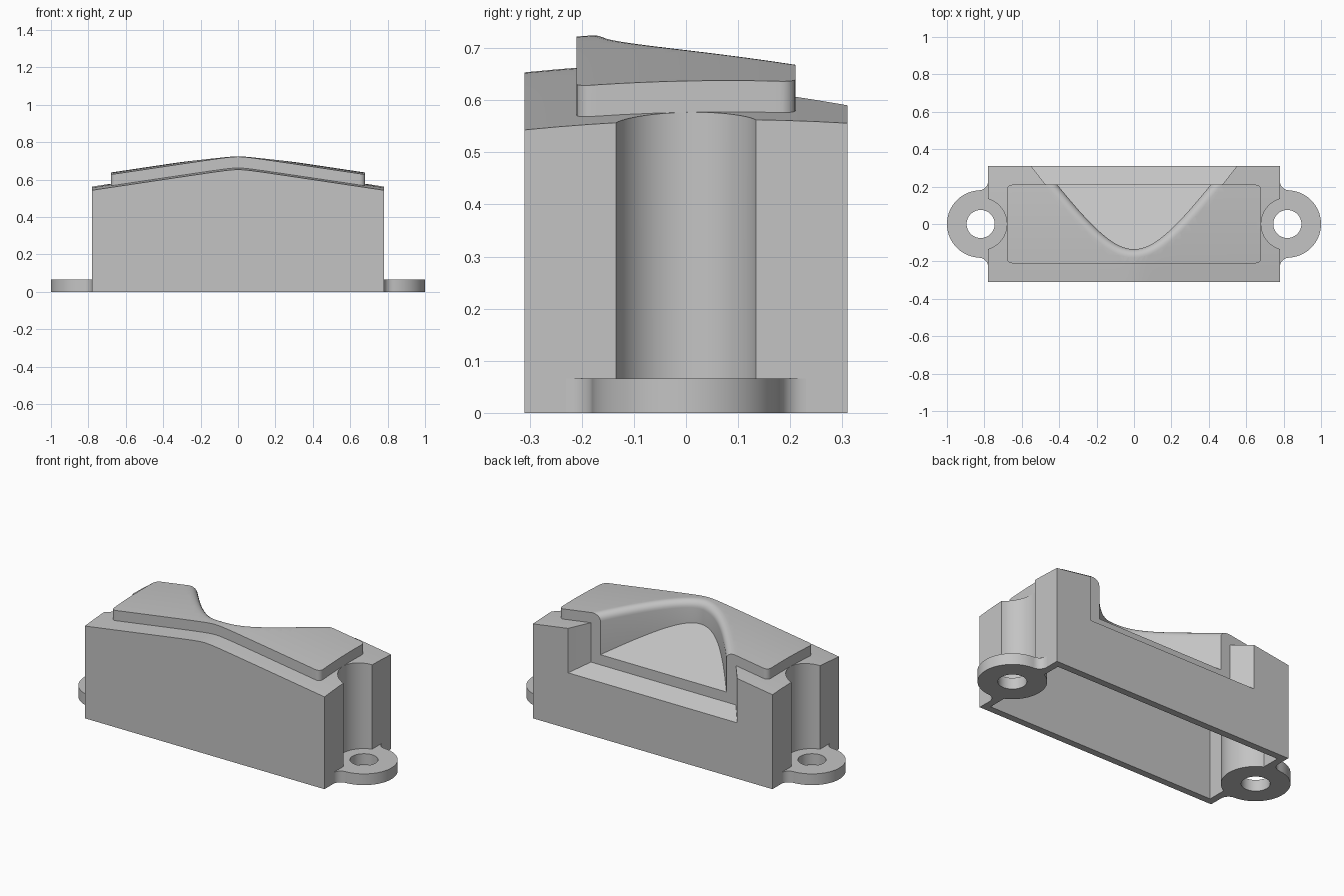
import bpy, bmesh, math

if "Cube" in bpy.data.objects:
    bpy.data.objects.remove(bpy.data.objects["Cube"], do_unlink=True)

grey = bpy.data.materials.new("plain grey")
grey.use_nodes = True
grey.diffuse_color = (0.55, 0.55, 0.55, 1)
grey.node_tree.nodes["Principled BSDF"].inputs["Base Color"].default_value = (0.55, 0.55, 0.55, 1)

PAD = 0.06          # height of the raised pad
EAR_X = 0.82        # centre of the mounting ears


def roof(x, y):
    """Gently arched gable with a soft ridge."""
    return 0.68 - 0.15 * math.hypot(x, 0.045) - 0.13 * (y - 0.08) ** 2


def finish(name, bm):
    bmesh.ops.recalc_face_normals(bm, faces=bm.faces)
    mesh = bpy.data.meshes.new(name)
    bm.to_mesh(mesh)
    bm.free()
    mesh.materials.append(grey)
    obj = bpy.data.objects.new(name, mesh)
    bpy.context.collection.objects.link(obj)
    return obj


def roofed_block(name, half_x, half_y, bottom, lift, corner=0):
    """Block whose top follows the roof."""
    bm = bmesh.new()
    bmesh.ops.create_grid(bm, x_segments=48, y_segments=10, size=1)
    for v in bm.verts:
        v.co = (v.co.x * half_x, v.co.y * half_y, bottom)
    base = bm.faces[:]
    top = bmesh.ops.extrude_face_region(bm, geom=base, use_keep_orig=True)["geom"]
    for v in (g for g in top if isinstance(g, bmesh.types.BMVert)):
        v.co.z = roof(v.co.x, v.co.y) + lift
    bmesh.ops.dissolve_faces(bm, faces=base)
    if corner:
        posts = [e for e in bm.edges
                 if all(abs(v.co.x) > half_x - 0.001 and abs(v.co.y) > half_y - 0.001 for v in e.verts)]
        bmesh.ops.bevel(bm, geom=posts, offset=corner, segments=6, profile=0.5, affect='EDGES')
    return finish(name, bm)


def loft(name, rings):
    """Closed solid through matching rings of points."""
    bm = bmesh.new()
    loops = [[bm.verts.new(p) for p in ring] for ring in rings]
    n = len(loops[0])
    for a, b in zip(loops, loops[1:]):
        for i in range(n):
            j = (i + 1) % n
            bm.faces.new((a[i], a[j], b[j], b[i]))
    bm.faces.new(loops[0])
    bm.faces.new(loops[-1])
    return finish(name, bm)


def scoop(name, grow, drop, rim=0):
    """Cutter with a sloping floor, rounded nose and optional rounded rim."""
    def outline(offset):
        points = []
        for i in range(65):
            x = -0.62 + 1.24 * i / 64
            h = math.hypot(x, 0.218)
            slope = 1.4 * x / h
            k = (grow + offset) / math.hypot(slope, 1)
            points.append((x + k * slope, -0.135 + 1.4 * (h - 0.218) - k))
        return points

    rings = [[(x, y, 0.435 - 0.46 * (y - 0.21) - drop) for x, y in outline(0)]]
    if rim:
        for i in range(7):
            a = math.pi / 2 * i / 6
            rings.append([(x, y, roof(x, y) + PAD - rim * (1 - math.sin(a)))
                          for x, y in outline(rim * (1 - math.cos(a)))])
    rings.append([(x, y, 1) for x, y in outline(rim)])
    return loft(name, rings)


def post(name, x, radius, low=-0.1, high=1):
    ring = [(x + radius * math.cos(math.tau * i / 64), radius * math.sin(math.tau * i / 64))
            for i in range(64)]
    return loft(name, [[(px, py, z) for px, py in ring] for z in (low, high)])


def combine(obj, tool, operation='DIFFERENCE'):
    mod = obj.modifiers.new("combine", 'BOOLEAN')
    mod.operation = operation
    mod.solver = 'EXACT'
    mod.object = tool
    bpy.context.view_layer.objects.active = obj
    bpy.ops.object.modifier_apply(modifier=mod.name)
    bpy.data.objects.remove(tool, do_unlink=True)


def smooth(obj):
    bpy.ops.object.select_all(action='DESELECT')
    obj.select_set(True)
    bpy.context.view_layer.objects.active = obj
    bpy.ops.object.shade_smooth_by_angle(angle=math.radians(28))


# Housing body with the open scoop at the back
housing = roofed_block("housing", 0.78, 0.31, 0, 0)
combine(housing, scoop("body_scoop", 0.048, PAD))

# Raised pad that lines the scoop
pad = roofed_block("raised_pad", 0.68, 0.21, 0.2, PAD, corner=0.03)
combine(pad, scoop("pad_scoop", 0, 0, rim=0.045))
combine(housing, pad, 'UNION')

# Hollow underside
cavity = roofed_block("cavity", 0.74, 0.27, -0.1, -0.045)
combine(cavity, scoop("cavity_scoop", 0.09, 0.1))
for side in (-1, 1):
    combine(cavity, post("cavity_post", side * EAR_X, 0.18, low=-0.2))
combine(housing, cavity)

# Screw channels down both ends
for side in (-1, 1):
    combine(housing, post("channel", side * EAR_X, 0.14))
smooth(housing)


# Mounting ears with filleted roots and a screw hole
def arc(cx, cy, radius, start, end, steps):
    angles = (math.radians(start + (end - start) * i / steps) for i in range(steps + 1))
    return [(cx + radius * math.cos(a), cy + radius * math.sin(a)) for a in angles]


half = arc(EAR_X, 0, 0.18, 0, 86, 18)
half += arc(0.83, 0.23, 0.05, 267, 180, 8)
half += [(0.76, 0.23)]
half += arc(EAR_X, 0, 0.18, 110, 180, 14)
outline = half + [(x, -y) for x, y in half[-2:0:-1]]
for side, label in ((1, "left"), (-1, "right")):
    ear = loft("mounting_ear_" + label, [[(side * x, y, z) for x, y in outline] for z in (0, 0.066)])
    combine(ear, post("screw_hole", side * EAR_X, 0.075))
    smooth(ear)
